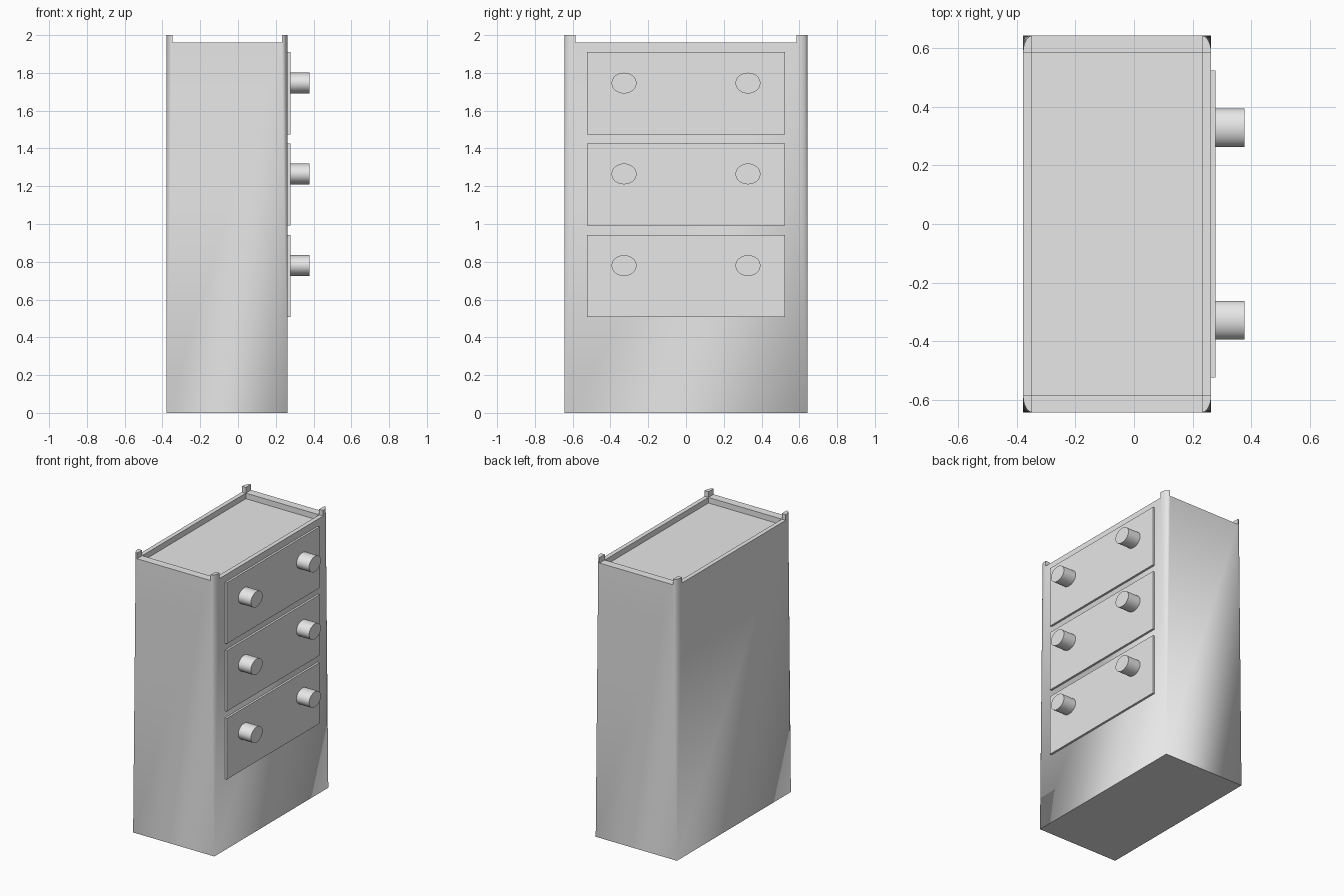
import bpy, bmesh, math

if "Cube" in bpy.data.objects:
    bpy.data.objects.remove(bpy.data.objects["Cube"])

grey = bpy.data.materials.new("light_grey")
grey.diffuse_color = (0.8, 0.8, 0.8, 1)
grey.use_nodes = True
grey.node_tree.nodes["Principled BSDF"].inputs["Base Color"].default_value = grey.diffuse_color

X0, X1, Y = -0.378, 0.263, 0.642      # carcass extents
PX, PY = 0.031, 0.058                 # corner post size
SEG = 12


def make_object(name, bm):
    bmesh.ops.recalc_face_normals(bm, faces=bm.faces[:])
    me = bpy.data.meshes.new(name)
    bm.to_mesh(me)
    bm.free()
    me.materials.append(grey)
    ob = bpy.data.objects.new(name, me)
    bpy.context.collection.objects.link(ob)
    return ob


def box(name, lo, hi):
    bm = bmesh.new()
    bmesh.ops.create_cube(bm, size=1)
    for v in bm.verts:
        v.co = [(lo[i] + hi[i]) / 2 + v.co[i] * (hi[i] - lo[i]) for i in range(3)]
    return make_object(name, bm)


def select_only(ob):
    bpy.ops.object.select_all(action='DESELECT')
    ob.select_set(True)
    bpy.context.view_layer.objects.active = ob


# Carcass: sharp corners at the floor growing into rounded corners at the top
bm = bmesh.new()
base, arcs = [], []
for k, (x, y, sx, sy) in enumerate([(X1, Y, 1, 1), (X0, Y, -1, 1),
                                    (X0, -Y, -1, -1), (X1, -Y, 1, -1)]):
    base.append(bm.verts.new((x, y, 0)))
    arc = []
    for i in range(SEG + 1):
        a = math.pi / 2 * (k + i / SEG)
        arc.append(bm.verts.new((x - sx * PX + PX * math.cos(a),
                                 y - sy * PY + PY * math.sin(a), 2.0)))
    arcs.append(arc)
for k in range(4):
    n = (k + 1) % 4
    for i in range(SEG):
        bm.faces.new((base[k], arcs[k][i + 1], arcs[k][i]))
    bm.faces.new((base[k], base[n], arcs[n][0], arcs[k][-1]))
bm.faces.new(base[::-1])
bm.faces.new([v for arc in arcs for v in arc])
carcass = make_object("carcass", bm)

# Cut the rim down between the corner posts, then sink the top panel
cutters = [
    box("cut_across_x", (-1, -Y + PY, 1.96), (1, Y - PY, 2.2)),
    box("cut_across_y", (X0 + PX, -1, 1.96), (X1 - PX, 1, 2.2)),
    box("cut_top_panel", (X0 + PX, -Y + PY, 1.92), (X1 - PX, Y - PY, 2.2)),
]
select_only(carcass)
for c in cutters:
    c.hide_render = True
    m = carcass.modifiers.new(c.name, 'BOOLEAN')
    m.operation = 'DIFFERENCE'
    m.solver = 'EXACT'
    m.object = c
    bpy.ops.object.modifier_apply(modifier=m.name)
for c in cutters:
    bpy.data.objects.remove(c)
bpy.ops.object.shade_smooth_by_angle(angle=math.radians(30))

# Three drawer fronts, each with two oval knobs
rows = [("top", 1.475, 1.91, 1.746), ("middle", 0.993, 1.426, 1.265),
        ("bottom", 0.508, 0.943, 0.78)]
for label, z0, z1, zk in rows:
    box(label + "_drawer", (X1 - 0.01, -0.523, z0), (0.278, 0.523, z1))
    for side, s in (("left", -1), ("right", 1)):
        bm = bmesh.new()
        bmesh.ops.create_cone(bm, cap_ends=True, segments=32,
                              radius1=1, radius2=1, depth=1)
        for v in bm.verts:
            x, y, z = v.co
            v.co = (0.322 + 0.111 * z, 0.328 * s + 0.066 * y, zk + 0.055 * x)
        knob = make_object(f"{label}_{side}_knob", bm)
        select_only(knob)
        bpy.ops.object.shade_smooth_by_angle(angle=math.radians(30))
